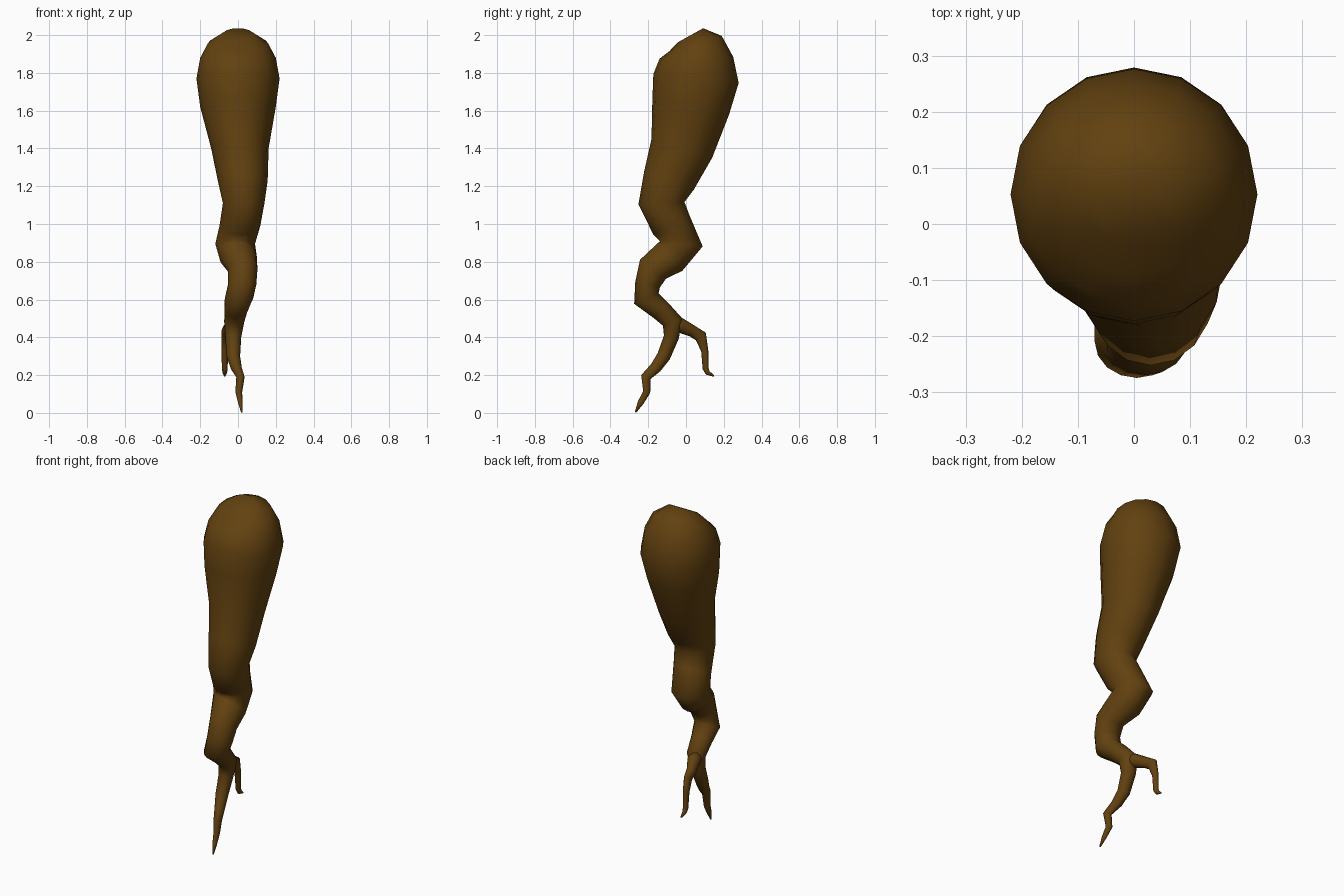
import bpy, bmesh, math
from mathutils import Vector

brown = bpy.data.materials.new("root brown")
brown.diffuse_color = (0.122, 0.053, 0.005, 1)


def root_tube(name, stations, sides=16):
    """Sweep elliptical rings; station = (x, y, z, half width in x, half width in the y-z plane)."""
    bm = bmesh.new()
    centres = [Vector(s[:3]) for s in stations]
    rings = []
    for i, (x, y, z, rx, ry) in enumerate(stations):
        # Each ring is mitred to the bend, in the y-z plane
        a, b = centres[max(i - 1, 0)], centres[min(i + 1, len(stations) - 1)]
        t = Vector((0, 0, 0))
        for d in (centres[i] - a, b - centres[i]):
            if d.length > 0:
                t += d.normalized()
        across = Vector((0, -t.z, t.y)).normalized()
        ring = []
        for k in range(sides):
            ang = 2 * math.pi * k / sides
            ring.append(bm.verts.new(centres[i] + Vector((rx * math.cos(ang), 0, 0))
                                     + across * ry * math.sin(ang)))
        rings.append(ring)
    for r0, r1 in zip(rings, rings[1:]):
        for k in range(sides):
            n = (k + 1) % sides
            bm.faces.new((r0[k], r0[n], r1[n], r1[k]))
    bm.faces.new(rings[0])
    bm.faces.new(rings[-1])
    bmesh.ops.recalc_face_normals(bm, faces=bm.faces[:])
    for f in bm.faces:
        f.smooth = True
    mesh = bpy.data.meshes.new(name)
    bm.to_mesh(mesh)
    bm.free()
    mesh.materials.append(brown)
    obj = bpy.data.objects.new(name, mesh)
    bpy.context.collection.objects.link(obj)
    return obj


# Bulbous head, twisting stem and long tip
root_tube("main_root", [
    (0, 0.025, 2.00, 0.085, 0.075),
    (0, 0.05, 1.955, 0.16, 0.145),
    (0, 0.055, 1.88, 0.20, 0.195),
    (0, 0.053, 1.77, 0.22, 0.227),
    (0, 0.025, 1.62, 0.20, 0.207),
    (0.01, -0.022, 1.40, 0.152, 0.168),
    (0.025, -0.09, 1.23, 0.132, 0.140),
    (0.03, -0.13, 1.11, 0.110, 0.122),
    (0.01, -0.075, 0.99, 0.108, 0.108),
    (-0.015, -0.025, 0.895, 0.105, 0.114),
    (0.00, -0.085, 0.825, 0.100, 0.098),
    (0.025, -0.175, 0.76, 0.078, 0.085),
    (0.022, -0.203, 0.68, 0.075, 0.067),
    (0.005, -0.21, 0.605, 0.075, 0.070),
    (-0.01, -0.135, 0.545, 0.062, 0.056),
    (-0.02, -0.07, 0.48, 0.053, 0.055),
    (-0.025, -0.078, 0.40, 0.042, 0.040),
    (-0.025, -0.118, 0.30, 0.036, 0.036),
    (-0.01, -0.16, 0.24, 0.030, 0.031),
    (0.013, -0.212, 0.19, 0.022, 0.027),
    (0.004, -0.208, 0.11, 0.018, 0.019),
    (0.012, -0.24, 0.055, 0.012, 0.016),
    (0.02, -0.267, 0.003, 0.004, 0.004),
])

# Short side root
root_tube("side_root", [
    (-0.025, -0.075, 0.49, 0.040, 0.040),
    (-0.035, -0.02, 0.458, 0.038, 0.038),
    (-0.06, 0.035, 0.432, 0.028, 0.031),
    (-0.068, 0.078, 0.405, 0.020, 0.033),
    (-0.07, 0.099, 0.33, 0.018, 0.019),
    (-0.07, 0.104, 0.235, 0.015, 0.016),
    (-0.07, 0.115, 0.212, 0.012, 0.013),
    (-0.07, 0.148, 0.195, 0.004, 0.004),
], sides=12)
